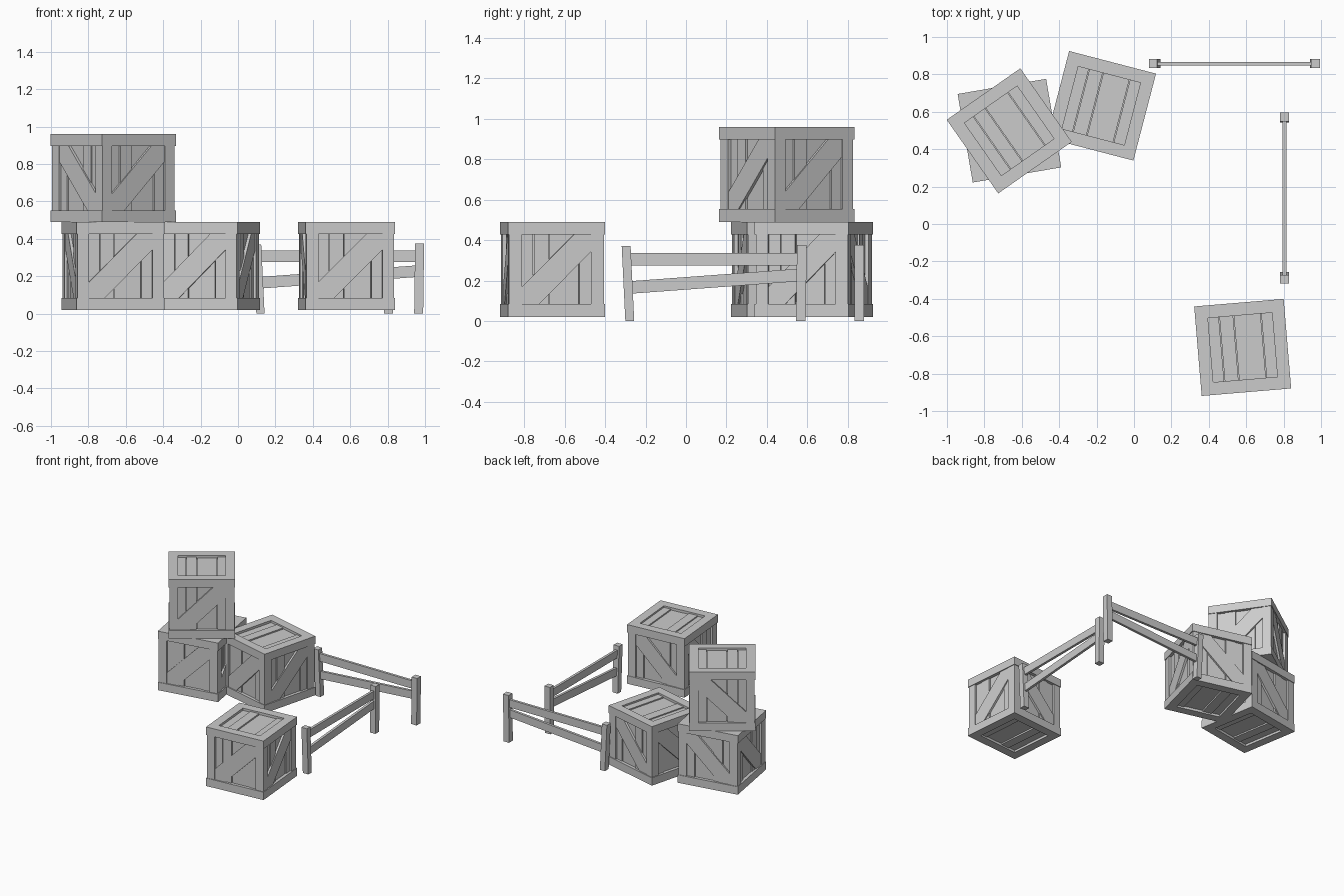
import bpy, bmesh
from math import radians
from mathutils import Matrix, Vector

if "Cube" in bpy.data.objects:
    bpy.data.objects.remove(bpy.data.objects["Cube"])


def prism(bm, poly, d0, d1, place):
    """Extrude outline poly (t, s) between depths d0 and d1, mapped by place."""
    a = [bm.verts.new(place(t, d0, s)) for t, s in poly]
    b = [bm.verts.new(place(t, d1, s)) for t, s in poly]
    n = len(poly)
    bm.faces.new(a)
    bm.faces.new(b[::-1])
    for i in range(n):
        bm.faces.new((a[i], b[i], b[(i + 1) % n], a[(i + 1) % n]))


def rect(t0, t1, s0, s1):
    return [(t0, s0), (t1, s0), (t1, s1), (t0, s1)]


def straight(t, d, s):
    return (t, d, s)


def box(bm, x0, x1, y0, y1, z0, z1):
    prism(bm, rect(x0, x1, z0, z1), y0, y1, straight)


def finish(bm, name, matrix):
    bmesh.ops.recalc_face_normals(bm, faces=bm.faces)
    me = bpy.data.meshes.new(name)
    bm.to_mesh(me)
    bm.free()
    ob = bpy.data.objects.new(name, me)
    ob.matrix_world = matrix
    bpy.context.collection.objects.link(ob)


# Crate dimensions: opening half-size, post face, band face, half height
IN, POST, BAND, H = 0.172, 0.235, 0.24, 0.235
# Boards across a panel: start, end, outer depth
BOARDS = [(-IN, -0.114, 0.217), (-0.110, -0.037, 0.223),
          (-0.033, 0.110, 0.215), (0.114, IN, 0.222)]
SIDES = [lambda t, d, s: (t, -d, s), lambda t, d, s: (t, d, s),
         lambda t, d, s: (d, t, s), lambda t, d, s: (-d, t, s)]
ENDS = [lambda t, d, s: (t, s, d), lambda t, d, s: (t, s, -d)]


def crate(name, x, y, z, angle):
    m = Matrix.Translation((x, y, z)) @ Matrix.Rotation(radians(angle), 4, 'Z')

    # frame: corner posts and the two overhanging bands
    bm = bmesh.new()
    for sx in (-1, 1):
        for sy in (-1, 1):
            xs, ys = sorted((sx * IN, sx * POST)), sorted((sy * IN, sy * POST))
            box(bm, *xs, *ys, -IN - 0.002, IN + 0.002)
    for z0, z1 in ((-H, -IN), (IN, H)):
        for s in (-1, 1):
            lo, hi = sorted((s * IN, s * BAND))
            box(bm, -BAND, BAND, lo, hi, z0, z1)
            box(bm, lo, hi, -IN, IN, z0, z1)
    finish(bm, name + "_frame", m)

    # boards on all six faces over a solid core
    bm = bmesh.new()
    box(bm, *(-0.205, 0.205) * 3)
    for place in SIDES + ENDS:
        for t0, t1, d in BOARDS:
            prism(bm, rect(t0, t1, -IN, IN), 0.2, d, place)
    finish(bm, name + "_boards", m)

    # diagonal braces on the four sides
    w = 0.085
    brace = [(-IN, -IN), (-IN + w, -IN), (IN, IN - w),
             (IN, IN), (IN - w, IN), (-IN, -IN + w)]
    bm = bmesh.new()
    for place in SIDES:
        prism(bm, brace, 0.21, 0.231, place)
    finish(bm, name + "_braces", m)


def beam(bm, start, end, wide, half_y, upright):
    """Slanted bar from start to end (x, z) with ends cut square to the axes."""
    (x0, z0), (x1, z1) = start, end
    h = wide / 2
    if upright:
        poly = [(x0 - h, z0), (x0 + h, z0), (x1 + h, z1), (x1 - h, z1)]
    else:
        poly = [(x0, z0 - h), (x1, z1 - h), (x1, z1 + h), (x0, z0 + h)]
    prism(bm, poly, -half_y, half_y, straight)


def fence(name, x, y, angle):
    m = Matrix.Translation((x, y, 0)) @ Matrix.Rotation(radians(angle), 4, 'Z')
    bm = bmesh.new()
    beam(bm, (-0.418, 0), (-0.436, 0.37), 0.044, 0.024, True)
    beam(bm, (0.428, 0), (0.433, 0.375), 0.048, 0.024, True)
    finish(bm, name + "_posts", m)
    bm = bmesh.new()
    beam(bm, (-0.43, 0.306), (0.43, 0.306), 0.062, 0.010, False)
    beam(bm, (-0.425, 0.165), (0.43, 0.228), 0.062, 0.010, False)
    finish(bm, name + "_rails", m)


crate("left_crate", -0.666, 0.499, 0.255, 9.7)
crate("stacked_crate", -0.667, 0.498, 0.725, 35)
crate("middle_crate", -0.175, 0.632, 0.255, -14.6)
crate("front_crate", 0.581, -0.660, 0.255, 4.8)

fence("back_fence", 0.538, 0.857, 0)
fence("side_fence", 0.805, 0.140, 90)
